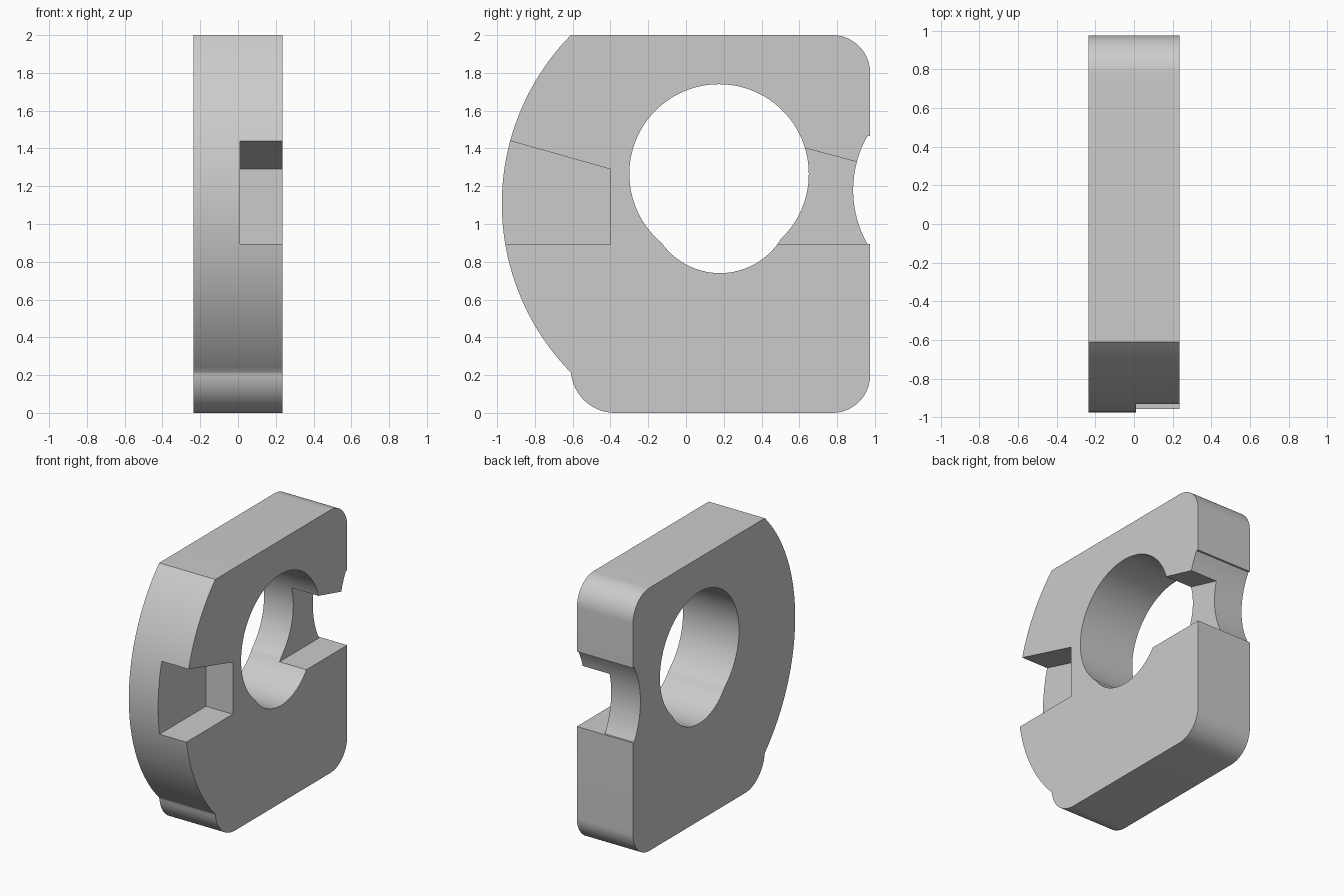
import bpy, bmesh
from math import cos, sin, atan2, radians, degrees

if "Cube" in bpy.data.objects:
    bpy.data.objects.remove(bpy.data.objects["Cube"])

HALF = 0.236  # half thickness along x


def arc(cy, cz, r, a0, a1, n):
    """Points on a circle in the y-z plane, angles in degrees."""
    angles = [radians(a0 + (a1 - a0) * i / n) for i in range(n + 1)]
    return [(cy + r * cos(a), cz + r * sin(a)) for a in angles]


def prism(name, points, x0, x1):
    """Extrude a y-z profile from x0 to x1."""
    bm = bmesh.new()
    face = bm.faces.new([bm.verts.new((x0, y, z)) for y, z in points])
    top = bmesh.ops.extrude_face_region(bm, geom=[face])["geom"]
    bmesh.ops.translate(bm, vec=(x1 - x0, 0, 0),
                        verts=[v for v in top if isinstance(v, bmesh.types.BMVert)])
    bmesh.ops.recalc_face_normals(bm, faces=bm.faces)
    mesh = bpy.data.meshes.new(name)
    bm.to_mesh(mesh)
    bm.free()
    obj = bpy.data.objects.new(name, mesh)
    bpy.context.collection.objects.link(obj)
    return obj


def cut(target, cutter):
    """Subtract the cutter and remove it."""
    cutter.hide_render = True
    mod = target.modifiers.new(cutter.name, 'BOOLEAN')
    mod.operation = 'DIFFERENCE'
    mod.solver = 'EXACT'
    mod.object = cutter
    bpy.context.view_layer.objects.active = target
    bpy.ops.object.modifier_apply(modifier=mod.name)
    bpy.data.objects.remove(cutter)


# Outer outline, counter-clockwise from the bottom edge
big_y, big_z, big_r = 0.30, 1.107, 1.275
a_top = degrees(atan2(2.0 - big_z, -0.61 - big_y))
a_low = degrees(atan2(0.215 - big_z, -0.61 - big_y)) + 360
notch = degrees(atan2(0.285, 0.504))
outline = arc(0.775, 0.20, 0.20, -90, 0, 16)
outline += [(0.975, 0.895)]
outline += arc(1.464, 1.18, 0.579, 180 + notch, 180 - notch, 24)
outline += [(0.975, 1.465)]
outline += arc(0.775, 1.80, 0.20, 0, 90, 16)
outline += arc(big_y, big_z, big_r, a_top, a_low, 48)
outline += arc(-0.375, 0.235, 0.235, 186, 270, 16)
plate = prism("plate", outline, -HALF, HALF)

# Bore made of two overlapping circles
cut(plate, prism("bore_upper", arc(0.175, 1.265, 0.475, 0, 357.1875, 127), -1, 1))
cut(plate, prism("bore_lower", arc(0.18, 1.118, 0.378, 0, 356.25, 95), -1, 1))

# Half-depth pockets on the +x face
cut(plate, prism("pocket_left",
                 [(-1.2, 1.516), (-0.4, 1.29), (-0.4, 0.895), (-1.2, 0.895)], 0.01, 1))
cut(plate, prism("pocket_right",
                 [(0.3, 1.49), (1.2, 1.25), (1.2, 0.895), (0.3, 0.895)], 0.01, 1))

plate.select_set(True)
bpy.context.view_layer.objects.active = plate
bpy.ops.object.shade_smooth_by_angle(angle=radians(25))
